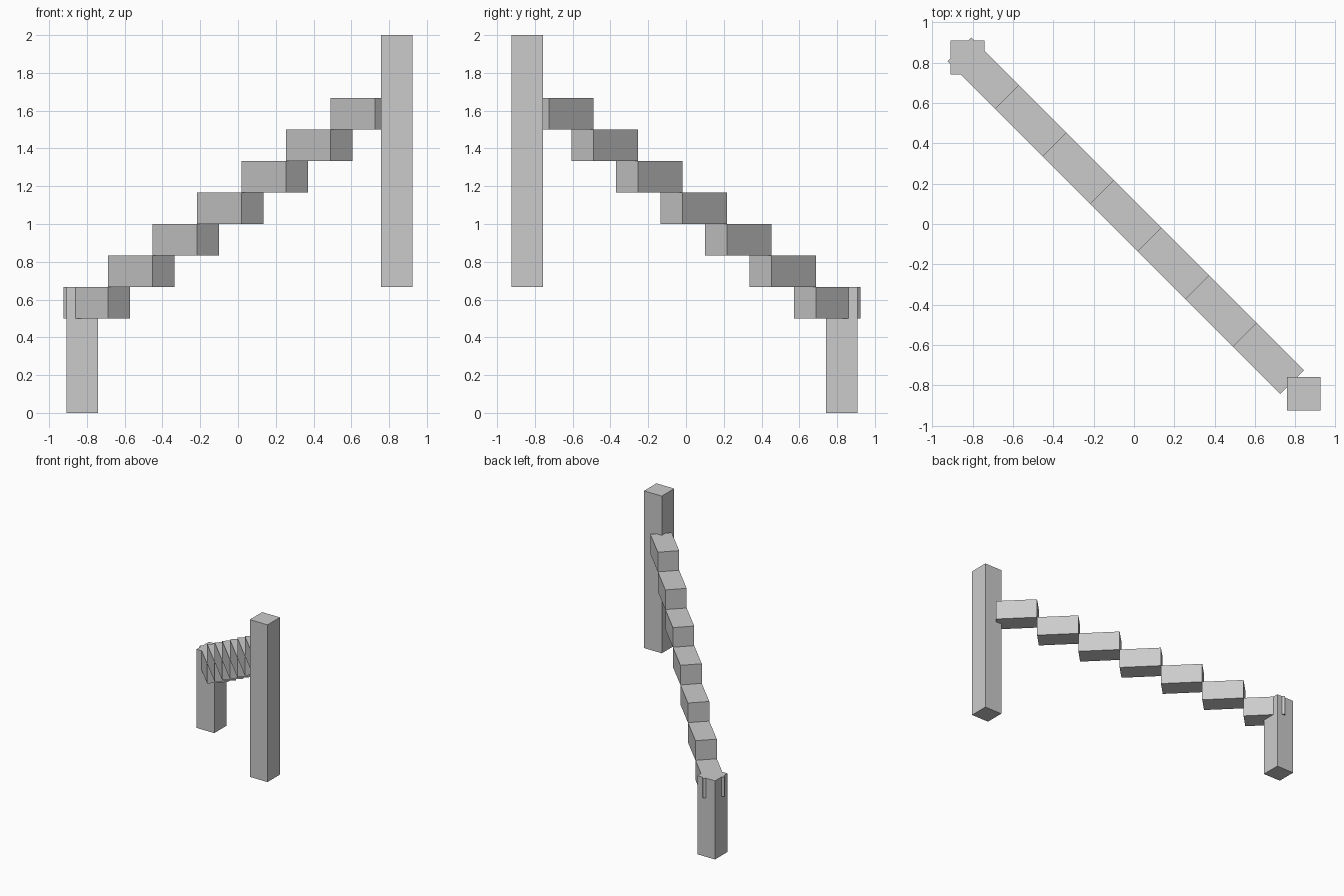
import bpy
from math import pi, sqrt

cube = bpy.data.objects.get("Cube")
if cube:
    bpy.data.objects.remove(cube, do_unlink=True)

# Single flat grey
grey = bpy.data.materials.new("light_grey")
grey.use_nodes = True
color = (0.6, 0.6, 0.6, 1)
grey.diffuse_color = color
grey.node_tree.nodes["Principled BSDF"].inputs["Base Color"].default_value = color

UNIT = 1 / 6  # thickness of posts and steps


def block(name, x, y, bottom, size, turn=0):
    """Box standing on the given bottom height."""
    bpy.ops.mesh.primitive_cube_add(size=1, location=(x, y, bottom + size[2] / 2))
    obj = bpy.context.object
    obj.name = name
    obj.scale = size
    bpy.ops.object.transform_apply(location=False, rotation=False, scale=True)
    obj.rotation_euler.z = turn
    obj.data.materials.append(grey)


# Posts at the two ends of the diagonal
block("short_post", -0.825, 0.825, 0, (UNIT, UNIT, 4 * UNIT))
block("tall_post", 0.841, -0.841, 4 * UNIT, (UNIT, UNIT, 8 * UNIT))

# Diagonal flight of seven rising steps
length = 2 * UNIT
pitch = length / sqrt(2)
start = -0.866 + pitch / 2
for i in range(7):
    d = start + i * pitch
    block(f"step_{i + 1}", d, -d, (3 + i) * UNIT, (length, UNIT, UNIT), -pi / 4)
